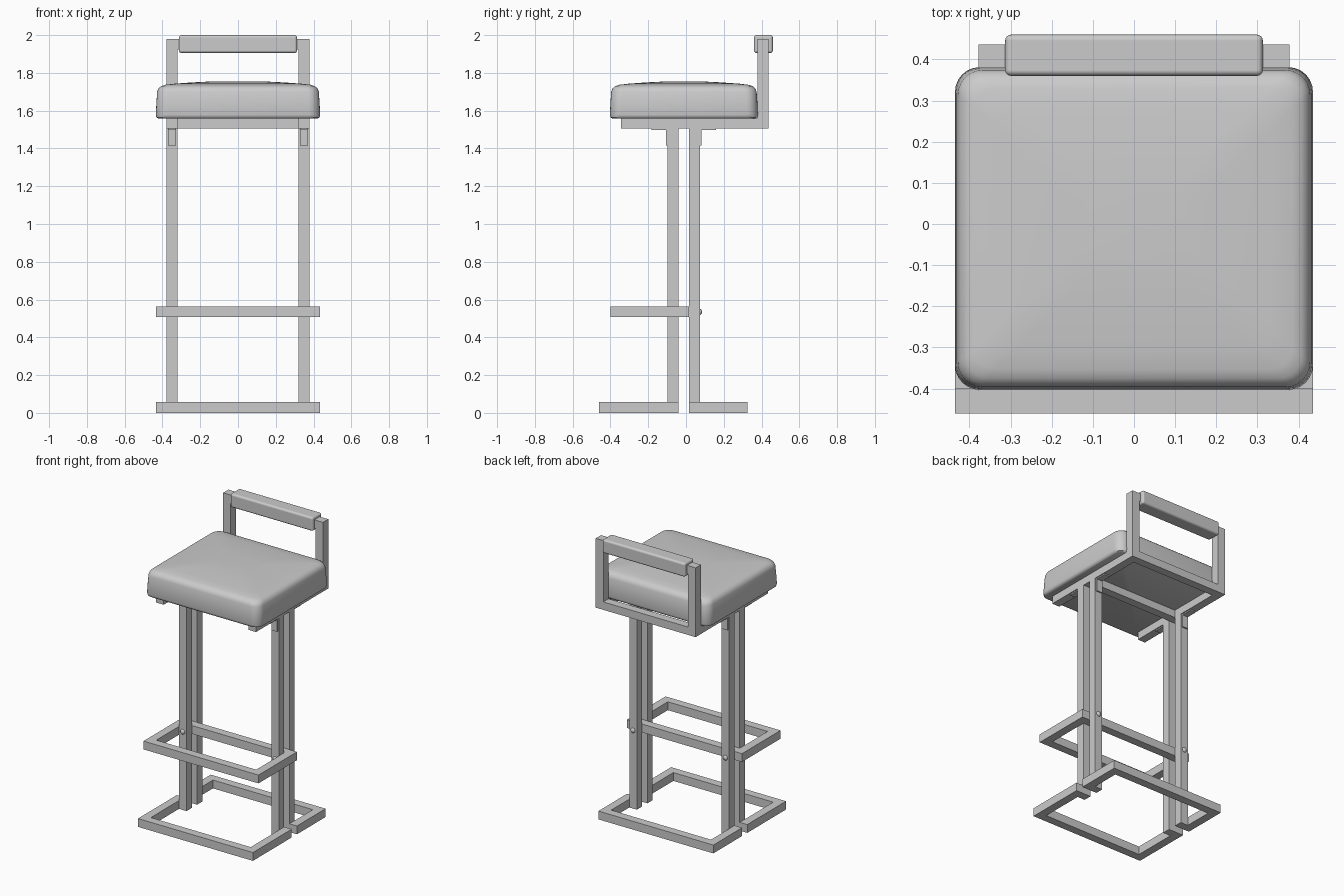
import bpy, bmesh, math

if "Cube" in bpy.data.objects:
    bpy.data.objects.remove(bpy.data.objects["Cube"])

T = 0.057          # square tube size
XO, XI = 0.435, 0.378   # outer frame half width, leg outer face


def finish(name, bm, smooth=None):
    bmesh.ops.recalc_face_normals(bm, faces=bm.faces)
    me = bpy.data.meshes.new(name)
    bm.to_mesh(me)
    bm.free()
    ob = bpy.data.objects.new(name, me)
    bpy.context.collection.objects.link(ob)
    if smooth:
        bpy.context.view_layer.objects.active = ob
        ob.select_set(True)
        bpy.ops.object.shade_smooth_by_angle(angle=math.radians(smooth))
        ob.select_set(False)
    return ob


def box(name, x, y, z):
    bm = bmesh.new()
    bmesh.ops.create_cube(bm, size=1)
    for v in bm.verts:
        for i, (a, b) in enumerate((x, y, z)):
            v.co[i] = a if v.co[i] < 0 else b
    return finish(name, bm)


def pair(name, x, y, z):
    box(name + "_right", x, y, z)
    box(name + "_left", (-x[1], -x[0]), y, z)


def u_frame(name, y_bar, y_end, z0):
    """U of square tube: closed at y_bar, open at y_end."""
    yi = y_bar + math.copysign(T, y_end - y_bar)
    pts = [(-XO, y_bar), (XO, y_bar), (XO, y_end), (XI, y_end),
           (XI, yi), (-XI, yi), (-XI, y_end), (-XO, y_end)]
    bm = bmesh.new()
    face = bm.faces.new([bm.verts.new((x, y, z0)) for x, y in pts])
    ext = bmesh.ops.extrude_face_region(bm, geom=[face])
    for v in ext["geom"]:
        if isinstance(v, bmesh.types.BMVert):
            v.co.z += T
    return finish(name, bm)


# Base frames and footrest
u_frame("front_base", -0.46, -0.041, 0)
u_frame("rear_base", 0.326, 0.016, 0)
u_frame("footrest", -0.40, 0.016, 0.507)
box("footrest_rear_bar", (-XI, XI), (-0.041, 0.016), (0.507, 0.507 + T))

# Legs, seat rails, back posts
LEG = (XI - T, XI)
pair("front_leg", LEG, (-0.098, -0.041), (0, 1.506))
pair("rear_leg", LEG, (0.016, 0.073), (0, 1.506))
pair("seat_rail", LEG, (-0.345, 0.436), (1.506, 1.56))
pair("back_post", LEG, (0.379, 0.436), (1.56, 1.98))
INNER = (T - XI, XI - T)
box("seat_rear_bar", INNER, (0.379, 0.436), (1.506, 1.56))
box("seat_middle_bar", INNER, (-0.041, 0.016), (1.506, 1.56))
box("back_top_bar", INNER, (0.379, 0.436), (1.923, 1.98))

# Angle brackets under the rails and bolts at the footrest
for side, face, d in (("front", -0.098, -1), ("rear", 0.073, 1)):
    out = lambda n: tuple(sorted((face, face + d * n)))
    pair(side + "_bracket_plate", (0.328, 0.371), out(0.009), (1.415, 1.498))
    pair(side + "_bracket_flange", (0.328, 0.371), out(0.085), (1.498, 1.506))
    for sx in (-1, 1):
        bm = bmesh.new()
        bmesh.ops.create_uvsphere(bm, u_segments=16, v_segments=8, radius=0.017)
        for v in bm.verts:
            v.co.y *= 0.7
            v.co += type(v.co)((sx * 0.35, face, 0.535))
        finish(side + "_bolt" + ("_right" if sx > 0 else "_left"), bm, 60)


# Seat cushion: stacked rounded rectangles rising to a soft crown
def ring(bm, inset, z, r, n=6):
    cy, hx, hy = -0.011, XO - inset, 0.392 - inset
    verts = []
    for k, (sx, sy) in enumerate(((1, 1), (-1, 1), (-1, -1), (1, -1))):
        for i in range(n + 1):
            a = math.pi / 2 * (k + i / n)
            verts.append(bm.verts.new((sx * (hx - r) + r * math.cos(a),
                                       cy + sy * (hy - r) + r * math.sin(a), z)))
    return verts


bm = bmesh.new()
levels = [(0.015, 1.558, 0.05), (0.004, 1.564, 0.055), (0, 1.578, 0.06),
          (0.003, 1.64, 0.06), (0.007, 1.70, 0.06), (0.014, 1.718, 0.06),
          (0.028, 1.730, 0.055), (0.05, 1.737, 0.05), (0.1, 1.743, 0.05),
          (0.2, 1.750, 0.05), (0.3, 1.755, 0.04)]
rings = [ring(bm, *lv) for lv in levels]
for a, b in zip(rings, rings[1:]):
    for i in range(len(a)):
        j = (i + 1) % len(a)
        bm.faces.new((a[i], a[j], b[j], b[i]))
bm.faces.new(rings[0][::-1])
bm.faces.new(rings[-1])
finish("seat_cushion", bm, 50)

# Padded backrest
pad = box("backrest_pad", (-0.313, 0.313), (0.36, 0.46), (1.905, 2.0))
bev = pad.modifiers.new("round", "BEVEL")
bev.width, bev.segments = 0.014, 4
for p in pad.data.polygons:
    p.use_smooth = True
bev.harden_normals = True
